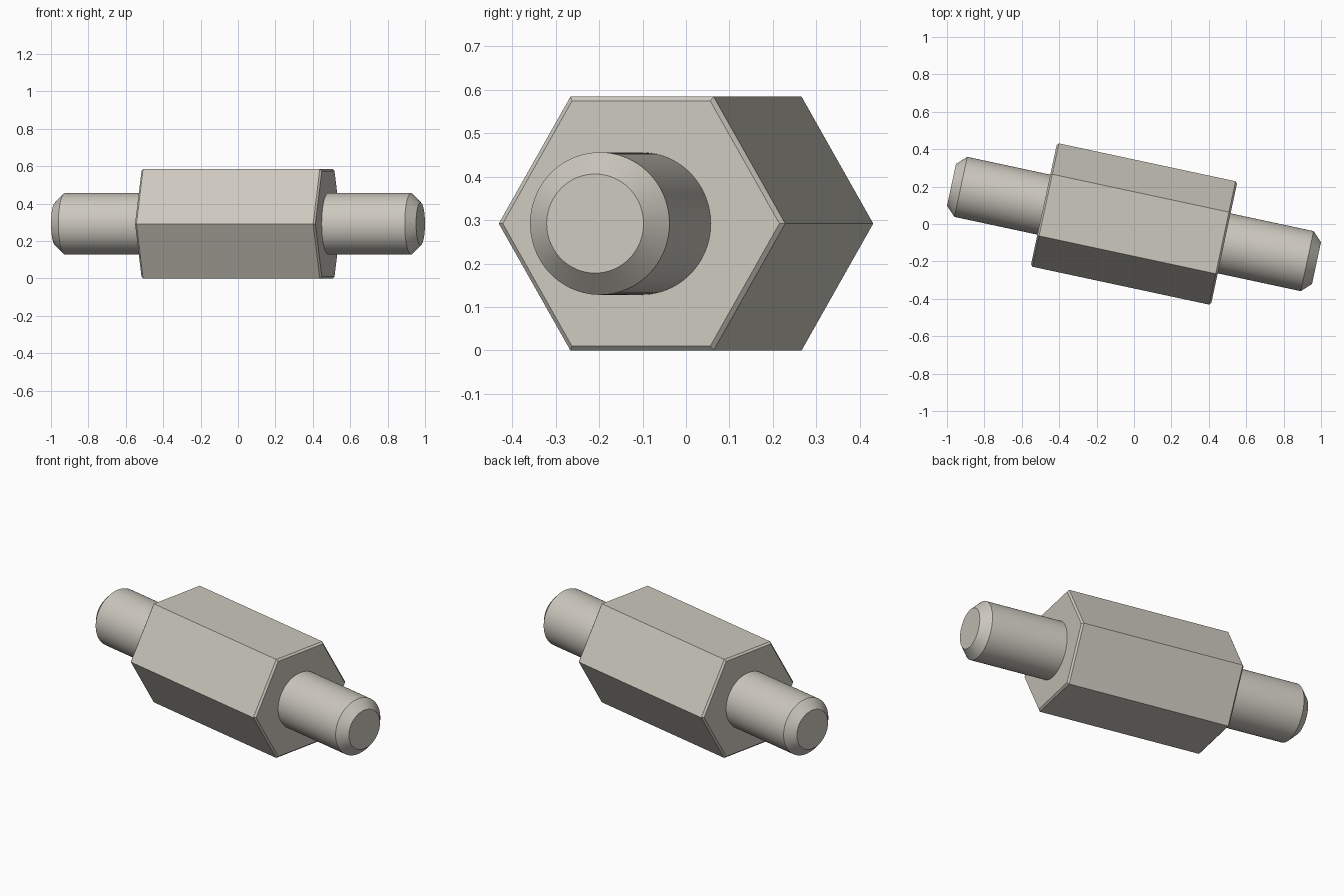
import bpy
import bmesh
from math import cos, sin, pi, radians
from mathutils import Matrix

cube = bpy.data.objects.get("Cube")
if cube:
    bpy.data.objects.remove(cube, do_unlink=True)

FLAT = 0.292                     # half the distance across the hex flats
CORNER = FLAT / cos(pi / 6)      # hex corner radius
PLACE = Matrix.Translation((0, 0, FLAT)) @ Matrix.Rotation(radians(-12.1), 4, "Z")

# Single plain metal colour
metal = bpy.data.materials.new("warm grey metal")
colour = (0.604, 0.578, 0.515, 1)
metal.diffuse_color = colour
metal.use_nodes = True
metal.node_tree.nodes["Principled BSDF"].inputs["Base Color"].default_value = colour


def turned_part(name, profile, sides, smooth):
    """Closed solid along x from (position, radius) stations."""
    bm = bmesh.new()
    rings = []
    for x, r in profile:
        angles = [2 * pi * i / sides for i in range(sides)]
        rings.append([bm.verts.new((x, r * cos(a), r * sin(a))) for a in angles])
    for a, b in zip(rings, rings[1:]):
        for i in range(sides):
            j = (i + 1) % sides
            bm.faces.new((a[i], a[j], b[j], b[i]))
    bm.faces.new(rings[0])
    bm.faces.new(rings[-1])
    bmesh.ops.recalc_face_normals(bm, faces=bm.faces)
    mesh = bpy.data.meshes.new(name)
    bm.to_mesh(mesh)
    bm.free()
    mesh.materials.append(metal)
    obj = bpy.data.objects.new(name, mesh)
    bpy.context.collection.objects.link(obj)
    obj.matrix_world = PLACE
    if smooth:
        bpy.ops.object.select_all(action="DESELECT")
        obj.select_set(True)
        bpy.context.view_layer.objects.active = obj
        bpy.ops.object.shade_smooth_by_angle(angle=radians(30))
    return obj


# Hexagonal body with narrow chamfers at both ends
END, CHAMFER = 0.493, 0.01
inner = CORNER - CHAMFER / cos(pi / 6)
turned_part("hex_body", [(-END, inner), (CHAMFER - END, CORNER),
                         (END - CHAMFER, CORNER), (END, inner)], 6, False)

# Round studs with chamfered tips
for name, side in (("left_stud", 1), ("right_stud", -1)):
    turned_part(name, [(side * (END - 0.03), 0.164), (side * 0.947, 0.164),
                       (side * 0.998, 0.114)], 96, True)
